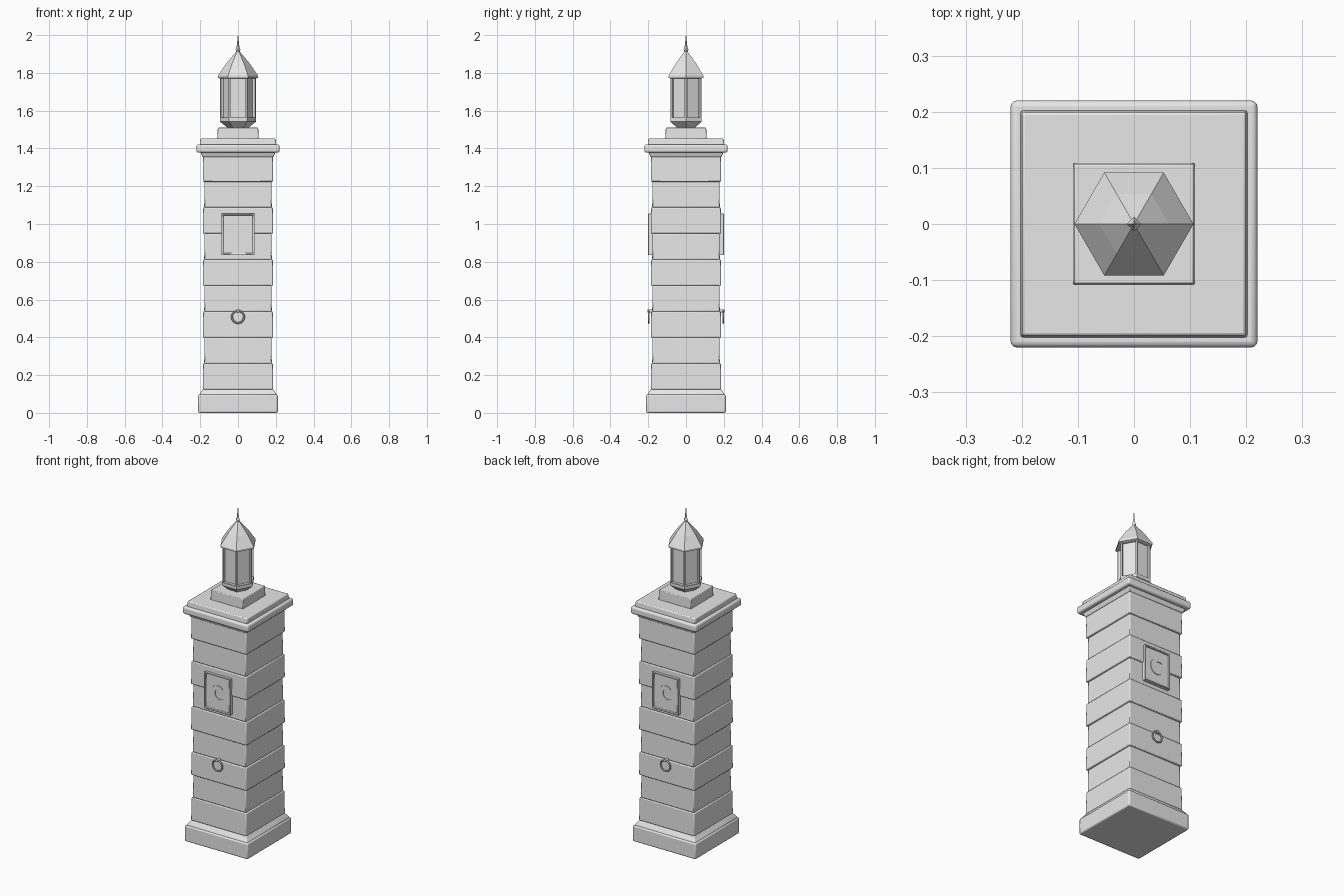
import bpy, bmesh, math
from mathutils import Matrix, Vector

if "Cube" in bpy.data.objects:
    bpy.data.objects.remove(bpy.data.objects["Cube"])

stone = bpy.data.materials.new("pale_stone")
stone.diffuse_color = (0.8, 0.8, 0.8, 1)
stone.use_nodes = True
stone.node_tree.nodes["Principled BSDF"].inputs["Base Color"].default_value = stone.diffuse_color


def make(name, bm, bevel=0.0, segments=2, smooth=True):
    """Turn a bmesh into a finished object."""
    bmesh.ops.recalc_face_normals(bm, faces=bm.faces)
    me = bpy.data.meshes.new(name)
    bm.to_mesh(me)
    bm.free()
    me.materials.append(stone)
    ob = bpy.data.objects.new(name, me)
    bpy.context.collection.objects.link(ob)
    if bevel:
        mod = ob.modifiers.new("bevel", 'BEVEL')
        mod.width, mod.segments = bevel, segments
    if smooth:
        bpy.ops.object.select_all(action='DESELECT')
        ob.select_set(True)
        bpy.context.view_layer.objects.active = ob
        bpy.ops.object.shade_smooth_by_angle(angle=math.radians(35))
    return ob


def loft(name, sides, rings, turn=0.0, **kw):
    """Stack regular polygons given as (radius, z)."""
    bm = bmesh.new()
    loops = []
    for r, z in rings:
        loops.append([bm.verts.new((r * math.cos(turn + k * math.tau / sides),
                                    r * math.sin(turn + k * math.tau / sides), z))
                      for k in range(sides)])
    for a, b in zip(loops, loops[1:]):
        for k in range(sides):
            n = (k + 1) % sides
            bm.faces.new((a[k], a[n], b[n], b[k]))
    bm.faces.new(loops[0][::-1])
    bm.faces.new(loops[-1])
    return make(name, bm, **kw)


def square(name, rings, bevel=0.006, segments=2):
    """Stack squares given as (half width, z)."""
    return loft(name, 4, [(h * math.sqrt(2), z) for h, z in rings],
                turn=math.pi / 4, bevel=bevel, segments=segments)


# Plinth with sloped upper lip
square("plinth", [(0.211, 0.0), (0.211, 0.097)], 0.008)
square("plinth_lip", [(0.203, 0.09), (0.203, 0.1), (0.186, 0.125)], 0.003)

# Shaft: nine stone courses, alternately proud and set back
step = (1.362 - 0.125) / 9
for i in range(9):
    z = 0.125 + i * step
    h = 0.186 if i % 2 == 0 else 0.179
    square(f"stone_course_{i + 1}", [(h, z - 0.001), (h - 0.002, z + step)], 0.005)

# Cornice and lantern pedestal
square("cornice_neck", [(0.188, 1.355), (0.2, 1.385)], 0.003)
square("cornice", [(0.22, 1.378), (0.22, 1.422)], 0.011, 3)
square("cornice_top", [(0.203, 1.415), (0.199, 1.452)], 0.005)
square("pedestal", [(0.109, 1.448), (0.107, 1.51)], 0.004)

# Lantern foot
loft("lantern_foot", 6, [(0.05, 1.505), (0.062, 1.515), (0.096, 1.542), (0.096, 1.56)], smooth=False)

# Lantern body: hexagonal prism with recessed panes between the corner posts
bm = bmesh.new()
bmesh.ops.create_cone(bm, cap_ends=True, segments=6, radius1=0.094, radius2=0.094, depth=0.225,
                      matrix=Matrix.Translation((0, 0, 1.668)))
rot = min(v.co.to_2d().angle_signed(Vector((1, 0))) % (math.pi / 3) for v in bm.verts)
if 0.1 < rot < math.pi / 3 - 0.1:
    bmesh.ops.rotate(bm, verts=bm.verts, matrix=Matrix.Rotation(math.pi / 6, 3, 'Z'))
bm.normal_update()
sides = [f for f in bm.faces if abs(f.normal.z) < 0.5]
bmesh.ops.inset_individual(bm, faces=sides, thickness=0.011)
bmesh.ops.inset_individual(bm, faces=sides, thickness=0.001, depth=-0.014)
make("lantern_body", bm, smooth=False)

# Lantern roof and finial
loft("lantern_roof", 6, [(0.094, 1.77), (0.106, 1.774), (0.106, 1.785), (0.062, 1.85), (0.008, 1.915)],
     smooth=False)
loft("finial", 4, [(0.008, 1.905), (0.013, 1.925), (0.008, 1.935), (0.0055, 1.955), (0.0008, 2.0)],
     smooth=False)

# Plaques and rings, on the front and again turned to the back
for label, angle in (("front", 0), ("back", math.pi)):
    turn = Matrix.Rotation(angle, 4, 'Z')

    # Framed plaque with sunken field
    bm = bmesh.new()
    bmesh.ops.create_cube(bm, size=1, matrix=Matrix.Translation((0, -0.185, 0.945))
                          @ Matrix.Diagonal((0.176, 0.03, 0.22, 1)))
    bm.normal_update()
    field = [f for f in bm.faces if f.normal.y < -0.5]
    bmesh.ops.inset_individual(bm, faces=field, thickness=0.01)
    bmesh.ops.inset_individual(bm, faces=field, thickness=0.004, depth=-0.008)
    bm.transform(turn)
    make(f"{label}_plaque", bm, 0.0015, 1)

    # Raised crescent: outer arc and a shifted inner arc meeting at the tips
    bm = bmesh.new()
    n, R, tip = 24, 0.046, math.radians(38)
    tx, tz = R * math.cos(tip), R * math.sin(tip)
    shift = 0.017
    r2 = math.hypot(tx - shift, tz)
    tip2 = math.atan2(tz, tx - shift)

    def arc(cx, r, a, y):
        return [bm.verts.new((cx + r * math.cos(a + (math.tau - 2 * a) * k / n), y,
                              0.945 + r * math.sin(a + (math.tau - 2 * a) * k / n)))
                for k in range(n + 1)]

    rows = [arc(0, R, tip, -0.188), arc(0, R, tip, -0.196),
            arc(shift, r2, tip2, -0.196), arc(shift, r2, tip2, -0.188)]
    for a, b in zip(rows, rows[1:]):
        for k in range(n):
            bm.faces.new((a[k], a[k + 1], b[k + 1], b[k]))
    bmesh.ops.remove_doubles(bm, verts=bm.verts, dist=1e-5)
    bm.transform(turn)
    make(f"{label}_crescent", bm)

    # Hanging ring swept around its centre
    bm = bmesh.new()
    major, minor, N, M = 0.032, 0.005, 24, 8
    grid = [[bm.verts.new(((major + minor * math.cos(v * math.tau / M)) * math.sin(u * math.tau / N),
                           -0.197 + minor * math.sin(v * math.tau / M),
                           0.508 + (major + minor * math.cos(v * math.tau / M)) * math.cos(u * math.tau / N)))
             for v in range(M)] for u in range(N)]
    for u in range(N):
        for v in range(M):
            a, b = grid[u], grid[(u + 1) % N]
            bm.faces.new((a[v], b[v], b[(v + 1) % M], a[(v + 1) % M]))
    bm.transform(turn)
    make(f"{label}_ring", bm)

    # Peg holding the ring
    bm = bmesh.new()
    bmesh.ops.create_cone(bm, cap_ends=True, segments=12, radius1=0.009, radius2=0.009, depth=0.03,
                          matrix=Matrix.Translation((0, -0.188, 0.54)) @ Matrix.Rotation(math.pi / 2, 4, 'X'))
    bm.transform(turn)
    make(f"{label}_ring_peg", bm, 0.002, 1)
